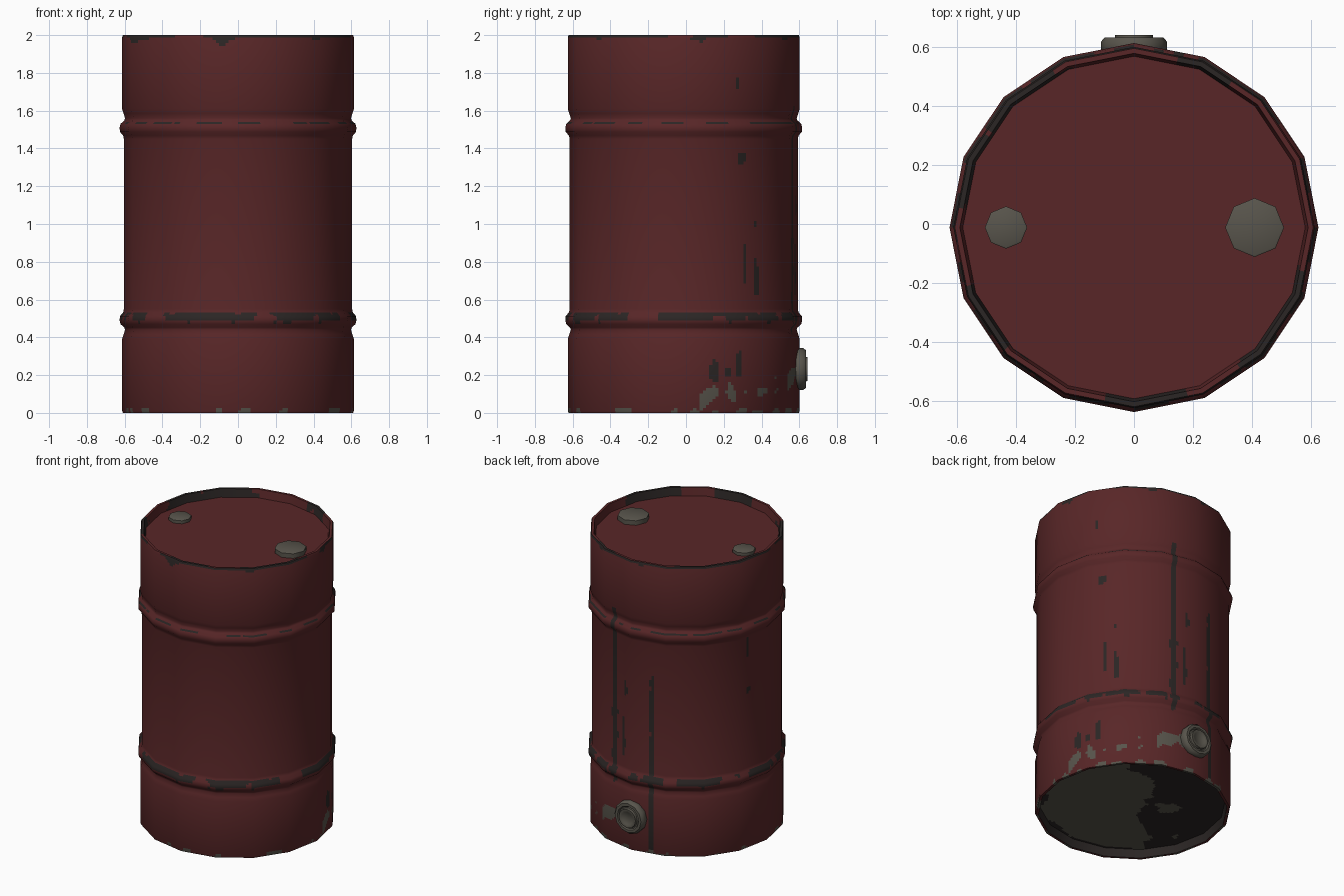
import bpy, math
from mathutils import Vector, noise

if "Cube" in bpy.data.objects:
    bpy.data.objects.remove(bpy.data.objects["Cube"])

CY = -0.012  # drum axis sits slightly forward of the rear bung


def material(name, rgb):
    m = bpy.data.materials.new(name)
    m.diffuse_color = (*rgb, 1)
    m.use_nodes = True
    m.node_tree.nodes["Principled BSDF"].inputs["Base Color"].default_value = m.diffuse_color
    return m


MATS = [material("dark red paint", (0.098, 0.0195, 0.0205)),
        material("dark worn metal", (0.024, 0.019, 0.018)),
        material("grey bare metal", (0.098, 0.090, 0.072))]
RED, DARK, GREY = range(3)


def lathe(name, prof, sides, rule, sub=1, step=9.0):
    """Revolve (radius, z) points as a prism; sub/step refine it for painted wear."""
    # resample the profile, remembering the smoothed normals at each end of a segment
    dirs = [(Vector(b) - Vector(a)).normalized() for a, b in zip(prof, prof[1:])]
    perp = [Vector((d.y, -d.x)) for d in dirs]

    def joint(k, other):
        if 0 <= other < len(perp) and perp[k].dot(perp[other]) > 0.7:
            return (perp[k] + perp[other]).normalized()
        return perp[k]
    pts, segs = [Vector(prof[0])], []
    for k in range(len(perp)):
        a, b = Vector(prof[k]), Vector(prof[k + 1])
        n0, n1 = joint(k, k - 1), joint(k, k + 1)
        count = max(1, round((b - a).length / step))
        for s in range(count):
            segs.append((n0.lerp(n1, s / count), n0.lerp(n1, (s + 1) / count)))
            pts.append(a.lerp(b, (s + 1) / count))
    # points around the polygon, straight between corners
    ring = []
    for k in range(sides):
        p, q = (Vector((math.cos(t), math.sin(t))) for t in
                (k * math.tau / sides, (k + 1) * math.tau / sides))
        ring += [p.lerp(q, s / sub) for s in range(sub)]
    n = len(ring)
    verts = [(c.x * p.x, c.y * p.x, p.y) for p in pts for c in ring]
    faces, normals, mats = [], [], []
    for i, (na, nb) in enumerate(segs):
        pa, pb = pts[i], pts[i + 1]
        for j in range(n):
            k = (j + 1) % n
            corners = [(i, j, na), (i, k, na), (i + 1, k, nb), (i + 1, j, nb)]
            if pa.x < 1e-6:
                corners.pop(1)
            elif pb.x < 1e-6:
                corners.pop(2)
            faces.append([r * n + c for r, c, _ in corners])
            for r, c, nn in corners:
                d = ring[c].normalized()
                normals.append((d.x * nn.x, d.y * nn.x, nn.y))
            mid = (ring[j] + ring[k]) / 2
            mats.append(rule(mid, (pa.x + pb.x) / 2, (pa.y + pb.y) / 2))
    me = bpy.data.meshes.new(name)
    me.from_pydata(verts, [], faces)
    for m in MATS:
        me.materials.append(m)
    me.polygons.foreach_set("material_index", mats)
    me.polygons.foreach_set("use_smooth", [True] * len(faces))
    me.update()
    me.normals_split_custom_set(normals)
    ob = bpy.data.objects.new(name, me)
    bpy.context.collection.objects.link(ob)
    ob.location = (0, CY, 0)
    return ob


def rough(d, z, k, seed=0.0):
    return noise.noise(Vector((d.x * k + seed, d.y * k, z * k)))


# vertical scratches: angle, low z, high z, half width
STREAKS = [(75.5, 0.42, 1.0, 0.024), (75.5, 0.9, 1.66, 0.014), (103, 0.03, 0.75, 0.021),
           (103, 0.7, 1.3, 0.014), (83, 0.62, 0.9, 0.013), (85, 1.03, 1.15, 0.016),
           (40, 0.62, 0.84, 0.018), (40, 0.97, 1.03, 0.011), (33, 0.68, 0.9, 0.010),
           (165, 1.3, 1.5, 0.009)]
# round chips: angle, z, half width, half height
CHIPS = [(31, 1.35, 0.027, 0.03), (28, 1.74, 0.015, 0.03), (166, 1.09, 0.022, 0.022),
         (15.5, 0.22, 0.022, 0.055), (23, 0.22, 0.025, 0.025), (29, 0.24, 0.026, 0.06),
         (30, 0.31, 0.015, 0.03)]


def body_wear(d, r, z):
    a = math.degrees(math.atan2(d.y, d.x)) % 360
    big, fine = rough(d, z * 0.3, 2.6), rough(d, z, 14, 5)
    if r < 0.607 and z > 1.95:                       # inside of the top rim
        return DARK if big + 0.3 * fine > 0.0 else RED
    if z > 1.988:                                    # rim edge
        return DARK if big > -0.35 else RED
    if z > 1.95:
        return DARK if rough(d, 0, 4, 3) + 0.3 * fine - (2 - z) * 12 > 0.06 else RED
    if r < 0.6 and z < 0.06:                         # inside of the bottom rim
        return DARK
    if z < 0.03 and rough(d, 0, 7, 8) + 0.3 * fine - z * 8 > 0.15:
        return GREY
    if 0.485 + 0.02 * fine < z < 0.532 and rough(d, 0, 5, 2) + 0.5 * fine > -0.18:
        return DARK
    if 1.527 < z < 1.542 and rough(d, 0, 5, 11) + 0.3 * fine > -0.1:
        return DARK
    # flaked paint beside the rear bung
    if 8 < a < 88:
        off = abs(z - (0.05 + 0.0019 * a + 0.03 * rough(d, 0, 9, 4)))
        if off < 0.045 and rough(d, z, 9, 7) > 0.02 + off * 4 - (0.28 if a > 40 else 0.05):
            return GREY
    for a0, lo, hi, w in STREAKS:
        if lo < z < hi:
            taper = min(1, (z - lo) / 0.08 + 0.4, (hi - z) / 0.15 + 0.4)
            if abs(math.radians(a - a0)) * 0.6 + 0.01 * fine < w * taper:
                return DARK
    for a0, z0, w, h in CHIPS:
        if math.hypot(math.radians(a - a0) * 0.6 / w, (z - z0) / h) + 0.7 * fine < 1:
            return DARK
    return RED


# drum wall with two rolled ribs, mirrored about mid height
UPPER = [(0.604, 1.45), (0.608, 1.468), (0.625, 1.488), (0.627, 1.51), (0.622, 1.53),
         (0.602, 1.548), (0.598, 1.56), (0.606, 1.585), (0.614, 1.61), (0.614, 1.988),
         (0.609, 2.0), (0.592, 2.0), (0.582, 1.945)]
LOWER = [(r, 2 - z) for r, z in reversed(UPPER)]
lathe("drum_wall", LOWER + UPPER, 16, body_wear, sub=14, step=0.015)

# sunken lid and base
lathe("lid", [(0.584, 1.945), (0, 1.945)], 16, lambda d, r, z: RED)


def base_wear(d, r, z):
    p = d * r
    side = -0.743 * p.x + 0.669 * p.y
    bump = 0.28 * noise.noise(Vector((p.x * 4, p.y * 4, 1))) \
        + 0.06 * noise.noise(Vector((p.x * 16, p.y * 16, 2)))
    return GREY if side + bump < 0.13 and r < 0.56 + bump * 0.3 else DARK


lathe("base", [(0, 0.055), (0.584, 0.055)], 16, base_wear, sub=8, step=0.02)

# lid caps
for name, x, rad, top in (("small_cap", -0.435, 0.072, 1.97), ("large_cap", 0.41, 0.1, 1.98)):
    cap = lathe(name, [(rad, 1.94), (rad, top - 0.004), (rad - 0.006, top), (0, top)], 8,
                lambda d, r, z: GREY)
    cap.location.x = x

# rear bung: flange, groove and plug, turned to face backwards
bung = lathe("rear_bung", [(0.105, 0.57), (0.112, 0.595), (0.112, 0.62), (0.1, 0.634),
                           (0.082, 0.634), (0.074, 0.624), (0.066, 0.626), (0.064, 0.643),
                           (0.045, 0.643), (0.04, 0.638), (0, 0.638)], 12,
             lambda d, r, z: GREY)
bung.rotation_euler.x = -math.pi / 2
bung.location = (0, 0, 0.232)
